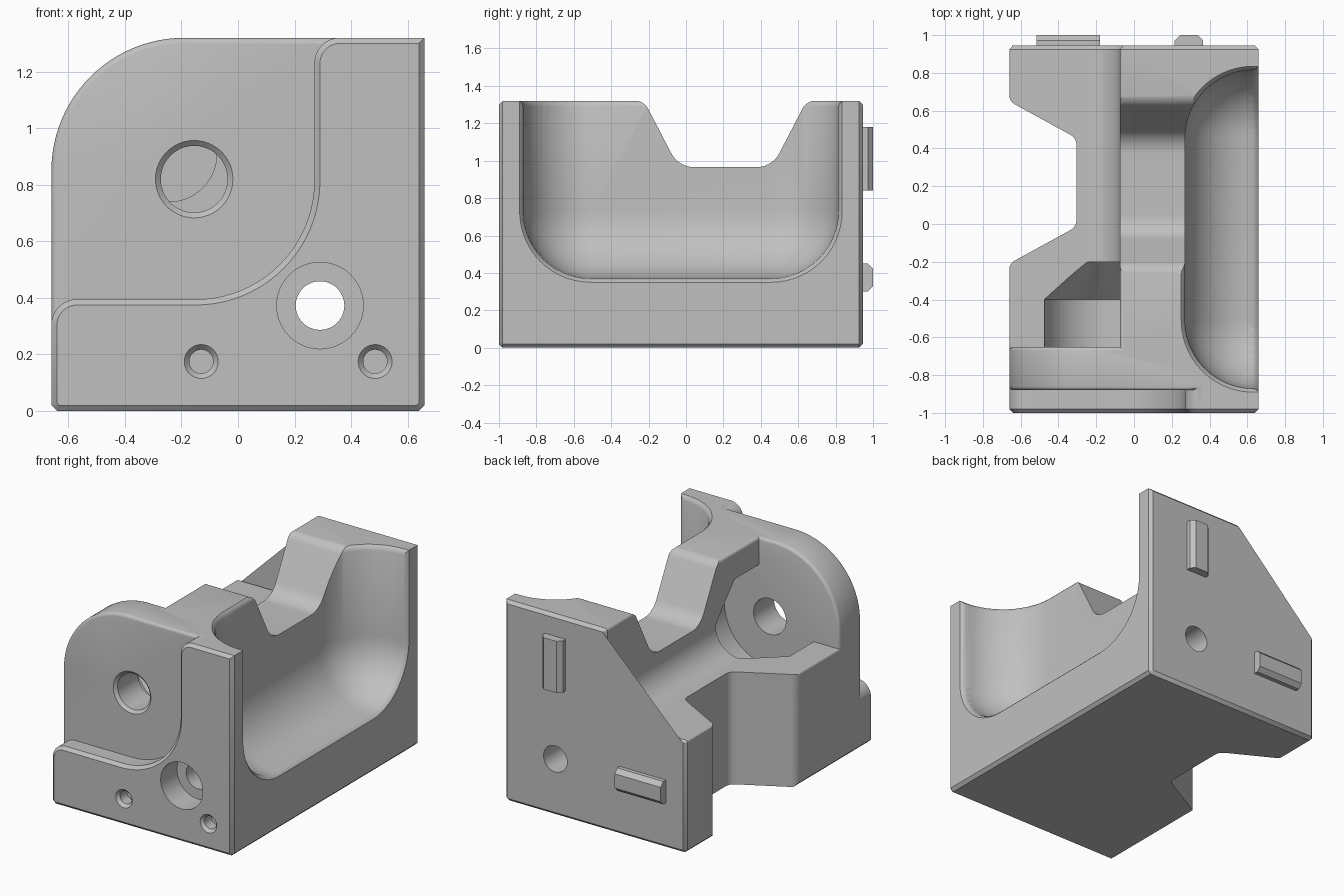
import bpy, bmesh, math
from mathutils import Vector

if "Cube" in bpy.data.objects:
    bpy.data.objects.remove(bpy.data.objects["Cube"])

GREY = (0.53, 0.53, 0.53, 1)
grey = bpy.data.materials.new("plain grey")
grey.use_nodes = True
grey.diffuse_color = GREY
next(n for n in grey.node_tree.nodes if n.type == 'BSDF_PRINCIPLED').inputs["Base Color"].default_value = GREY


def finish(name, bm):
    bmesh.ops.recalc_face_normals(bm, faces=bm.faces)
    mesh = bpy.data.meshes.new(name)
    bm.to_mesh(mesh)
    bm.free()
    mesh.materials.append(grey)
    ob = bpy.data.objects.new(name, mesh)
    bpy.context.collection.objects.link(ob)
    return ob


def rounded(corners, steps=14):
    """Outline from (u, v) or (u, v, radius) corners."""
    out = []
    for i, corner in enumerate(corners):
        p = Vector(corner[:2])
        if len(corner) == 2:
            out.append(p)
            continue
        r = corner[2]
        a = (Vector(corners[i - 1][:2]) - p).normalized()
        b = (Vector(corners[(i + 1) % len(corners)][:2]) - p).normalized()
        half = a.angle(b) / 2
        centre = p + (a + b).normalized() * (r / math.sin(half))
        reach = r / math.tan(half)
        s, e = p + a * reach - centre, p + b * reach - centre
        phi = math.pi - 2 * half
        for k in range(steps + 1):
            f = k / steps
            out.append(centre + (s * math.sin((1 - f) * phi) + e * math.sin(f * phi)) / math.sin(phi))
    return out


def loft(name, axis, sections, bevel_at=(), bevel=0.02, segments=1):
    """Join outlines [(position, outline)] along an axis and close both ends."""
    place = {'x': lambda p, t: (t, p[0], p[1]),
             'y': lambda p, t: (p[0], t, p[1]),
             'z': lambda p, t: (p[0], p[1], t)}[axis]
    bm = bmesh.new()
    rings = [[bm.verts.new(place(p, t)) for p in outline] for t, outline in sections]
    for lower, upper in zip(rings, rings[1:]):
        for i in range(len(lower)):
            bm.faces.new((lower[i - 1], lower[i], upper[i], upper[i - 1]))
    bm.faces.new(rings[0])
    bm.faces.new(rings[-1])
    bmesh.ops.recalc_face_normals(bm, faces=bm.faces)
    k = 'xyz'.index(axis)
    edges = [e for e in bm.edges
             if any(all(abs(v.co[k] - t) < 1e-5 for v in e.verts) for t in bevel_at)]
    if edges:
        bmesh.ops.bevel(bm, geom=edges, offset=bevel, segments=segments,
                        profile=0.5, affect='EDGES')
    return finish(name, bm)


def prism(name, axis, outline, start, end, **options):
    return loft(name, axis, [(start, outline), (end, outline)], **options)


def bore(name, x, z, steps):
    """Round cutter along y from (y, radius) steps."""
    turn = [2 * math.pi * i / 48 for i in range(48)]
    return loft(name, 'y', [(y, [(x + r * math.cos(a), z + r * math.sin(a)) for a in turn])
                            for y, r in steps])


def combine(target, tool, operation):
    mod = target.modifiers.new("join", 'BOOLEAN')
    mod.operation, mod.object, mod.solver = operation, tool, 'EXACT'
    bpy.ops.object.select_all(action='DESELECT')
    target.select_set(True)
    bpy.context.view_layer.objects.active = target
    bpy.ops.object.modifier_apply(modifier=mod.name)
    bpy.data.objects.remove(tool)


W, H, BACK = 0.66, 1.32, 0.945
C = 0.02
foot = [(-W, C), (-W + C, 0), (W - C, 0), (W, C)]

# Main body: base with an upright wall
body = prism("bracket_body", 'y', rounded(
    foot + [(W, H), (-0.075, H, 0.02), (-0.075, 0.74, 0.17), (-W, 0.74, 0.015)]),
    -0.7, BACK, bevel_at=(BACK,))

# Recess with a conical end behind the round hole
combine(body, bore("recess", -0.155, 0.82, [(-0.8, 0.33), (-0.4, 0.33), (-0.2, 0.12)]), 'DIFFERENCE')

# Front plate and the raised L-shaped face on it
plate = prism("front_plate", 'y', rounded(foot + [(W, H), (-W, H, 0.47)], 24),
              -0.88, -0.65, bevel_at=(-0.88, -0.65), segments=3)
combine(body, plate, 'UNION')
face = prism("raised_face", 'y', rounded(
    foot + [(W, H), (0.27, H, 0.09), (0.27, 0.395, 0.42), (-W, 0.395, 0.09)], 20),
    -1, -0.8, bevel_at=(-1,))
combine(body, face, 'UNION')

# Side pocket, a box with large rounded edges
X0, Y0, Y1, Z0, R = 0.27, -0.87, 0.815, 0.37, 0.36
bm = bmesh.new()
bmesh.ops.create_cube(bm, size=1)
for v in bm.verts:
    v.co = (2 if v.co.x > 0 else X0, Y1 if v.co.y > 0 else Y0, 2.2 if v.co.z > 0 else Z0)
bmesh.ops.bevel(bm, geom=bm.edges[:], offset=R, segments=12, profile=0.5, affect='EDGES')
combine(body, finish("pocket", bm), 'DIFFERENCE')


# Softened pocket rims on the side and the top
def side_rim(d):
    return rounded([(Y0 - d, 2), (Y0 - d, Z0 - d, R + d), (Y1 + d, Z0 - d, R + d), (Y1 + d, 2)])


def top_rim(d):
    return rounded([(2, Y0 - d), (X0 - d, Y0 - d, R + d), (X0 - d, Y1 + d, R + d), (2, Y1 + d)])


rim = [(-0.035, -0.002), (-0.012, 0.008), (0, 0.02), (0.01, 0.035)]
combine(body, loft("side_rim", 'x', [(W + t, side_rim(d)) for t, d in rim]), 'DIFFERENCE')
combine(body, loft("top_rim", 'z', [(H + t, top_rim(d)) for t, d in rim]), 'DIFFERENCE')


# Sloped saddle in the wall top and matching notch in the left side
def notch(middle, mouth, floor, wide, narrow, out, r_mouth, r_floor):
    return [(middle - wide - 0.15, out), (middle - wide - 0.15, mouth),
            (middle - wide, mouth, r_mouth), (middle - narrow, floor, r_floor),
            (middle + narrow, floor, r_floor), (middle + wide, mouth, r_mouth),
            (middle + wide + 0.15, mouth), (middle + wide + 0.15, out)]


saddle = rounded(notch(0.21, H + 0.001, 0.965, 0.435, 0.25, 1.6, 0.08, 0.14))
combine(body, prism("saddle", 'x', saddle, -0.5, 1), 'DIFFERENCE')
side = [(p[1], p[0]) for p in rounded(notch(0.22, -W - 0.001, -0.305, 0.43, 0.235, -1, 0.06, 0.06))]
combine(body, prism("side_notch", 'z', side, -0.2, 1), 'DIFFERENCE')

# Holes
combine(body, bore("round_hole", -0.155, 0.82,
                   [(-0.95, 0.137), (-0.88, 0.137), (-0.862, 0.118), (-0.5, 0.118)]), 'DIFFERENCE')
combine(body, bore("bolt_hole", 0.29, 0.373,
                   [(-1.1, 0.153), (-0.83, 0.153), (-0.83, 0.086), (1.1, 0.086)]), 'DIFFERENCE')
for x in (-0.13, 0.485):
    combine(body, bore("pin_hole", x, 0.175,
                       [(-1.1, 0.06), (-1, 0.06), (-0.98, 0.042), (-0.91, 0.042)]), 'DIFFERENCE')


# Locating keys on the back
def key(start, end):
    return [(start, 0.93), (end, 0.93), (end, 0.972), (end - 0.028, 1),
            (start + 0.028, 1), (start, 0.972)]


upright = prism("upright_key", 'z', key(0.215, 0.365), 0.84, 1.18)
level = prism("level_key", 'x', [(y, z) for z, y in key(0.3, 0.45)], -0.515, -0.18)

# Smooth curves, sharp edges
bpy.ops.object.select_all(action='DESELECT')
for ob in (body, upright, level):
    ob.select_set(True)
bpy.context.view_layer.objects.active = body
bpy.ops.object.shade_smooth_by_angle(angle=math.radians(32))
